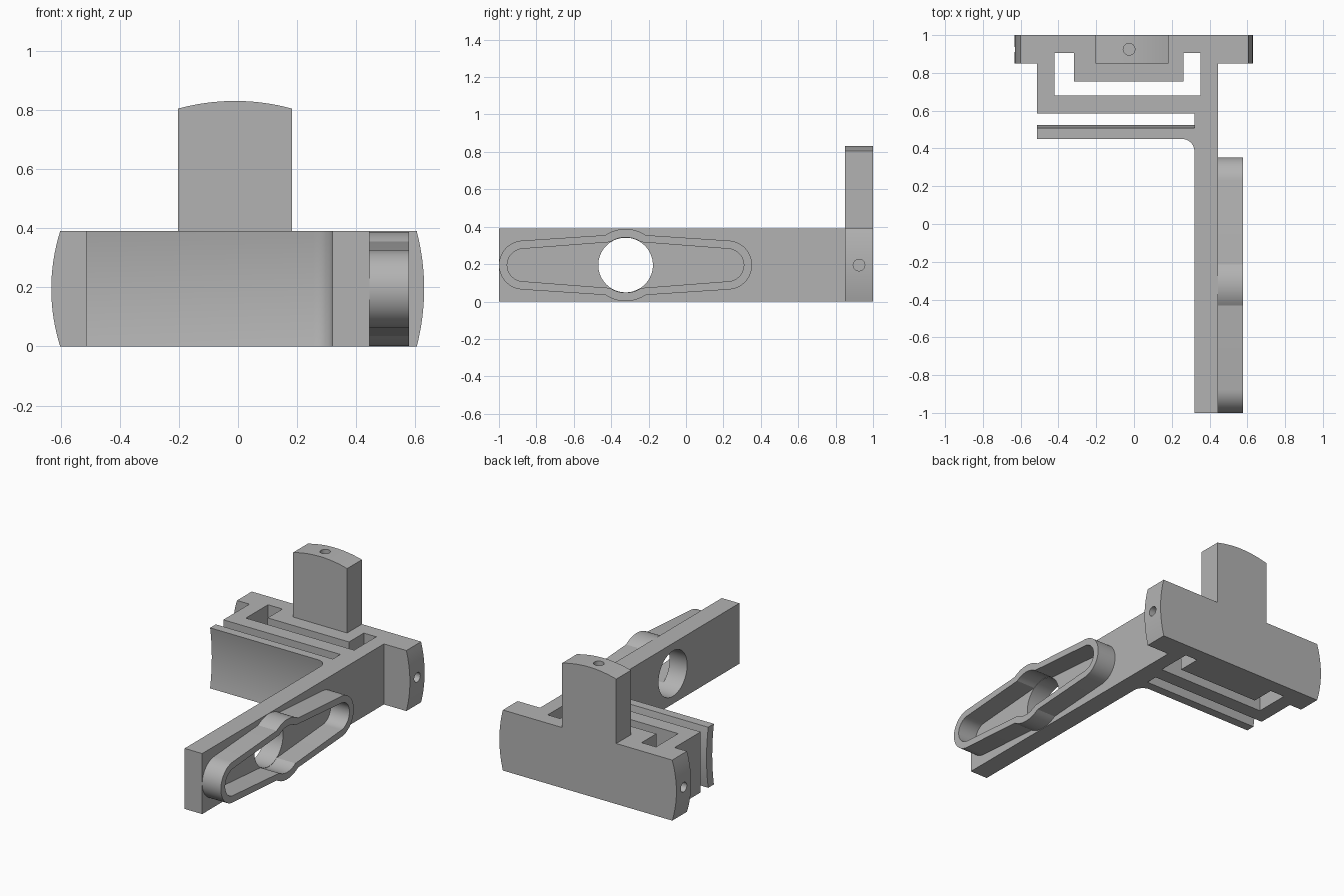
import bpy, bmesh, math
from mathutils import Vector

cube = bpy.data.objects.get("Cube")
if cube:
    bpy.data.objects.remove(cube, do_unlink=True)

H = 0.39            # height of the bracket
MID = H / 2

grey = bpy.data.materials.new("plain grey")
grey.use_nodes = True
GREY = (0.45, 0.45, 0.45, 1)
grey.diffuse_color = GREY
grey.node_tree.nodes["Principled BSDF"].inputs["Base Color"].default_value = GREY


def finish(name, bm):
    bmesh.ops.recalc_face_normals(bm, faces=bm.faces)
    mesh = bpy.data.meshes.new(name)
    bm.to_mesh(mesh)
    bm.free()
    mesh.materials.append(grey)
    obj = bpy.data.objects.new(name, mesh)
    bpy.context.collection.objects.link(obj)
    return obj


def skin(bm, a, b):
    n = len(a)
    for i in range(n):
        bm.faces.new((a[i], a[(i + 1) % n], b[(i + 1) % n], b[i]))


def loft(name, sections):
    """Closed solid through a list of equal-length 3D outlines."""
    bm = bmesh.new()
    loops = [[bm.verts.new(p) for p in s] for s in sections]
    for a, b in zip(loops, loops[1:]):
        skin(bm, a, b)
    bm.faces.new(loops[0])
    bm.faces.new(loops[-1])
    return finish(name, bm)


def plan(name, outline, z0=0.0, z1=H):
    return loft(name, [[(x, y, z) for x, y in outline] for z in (z0, z1)])


def rod(name, centre, axis, radius, length, sides=32):
    bm = bmesh.new()
    bmesh.ops.create_cone(bm, cap_ends=True, segments=sides, radius1=radius,
                          radius2=radius, depth=length)
    turn = Vector((0, 0, 1)).rotation_difference(Vector(axis)).to_matrix()
    bmesh.ops.rotate(bm, verts=bm.verts, matrix=turn)
    bmesh.ops.translate(bm, verts=bm.verts, vec=centre)
    return finish(name, bm)


def combine(target, other, operation):
    mod = target.modifiers.new(operation, "BOOLEAN")
    mod.operation, mod.object, mod.solver = operation, other, "EXACT"
    bpy.context.view_layer.objects.active = target
    bpy.ops.object.modifier_apply(modifier=mod.name)
    bpy.data.objects.remove(other, do_unlink=True)


def smooth(obj):
    bpy.ops.object.select_all(action="DESELECT")
    obj.select_set(True)
    bpy.context.view_layer.objects.active = obj
    bpy.ops.object.shade_smooth_by_angle(angle=math.radians(25))


def bow(a, b, sag, steps=16):
    """Points from a to b, bulging to the right of travel by sag."""
    a, b = Vector(a), Vector(b)
    d = (b - a).normalized()
    out = Vector((d.y, -d.x))
    return [a.lerp(b, i / steps) + out * sag * (1 - (2 * i / steps - 1) ** 2)
            for i in range(steps + 1)]


# Back plate with bowed ends and a bowed upright post
front = (bow((0.605, 0), (0.605, H), 0.025)
         + bow((0.183, 0.805), (-0.203, 0.805), 0.026)
         + bow((-0.602, H), (-0.602, 0), 0.03))
front[17:17] = [Vector((0.183, H))]
front[35:35] = [Vector((-0.203, H))]
body = loft("bracket_body", [[(p.x, y, p.y) for p in front] for y in (0.85, 1)])

# Frame block and long arm
frame = plan("frame", [(-0.514, 0.95), (-0.514, 0.585), (0.32, 0.585), (0.32, -1),
                       (0.445, -1), (0.445, 0.95)])
combine(body, frame, "UNION")

# Curved jaw blending into the arm with a fillet
R = 0.065
fillet = [(0.32 - R + R * math.sin(t), 0.45 - R + R * math.cos(t))
          for t in (math.pi / 2 * i / 8 for i in range(9))]
jaw_plan = [(-0.514, 0.508), (-0.514, 0.45)] + fillet + [(0.38, 0.45 - R), (0.38, 0.508)]
levels = [H * i / 16 for i in range(17)]
jaw = loft("jaw", [[(x, y + 0.017 * (1 - (z / MID - 1) ** 2), z) for x, y in jaw_plan]
                   for z in levels])
combine(body, jaw, "UNION")

# U-shaped slot around the tongue
slot = plan("slot", [(-0.42, 0.905), (-0.42, 0.68), (0.352, 0.68), (0.352, 0.905),
                     (0.263, 0.905), (0.263, 0.755), (-0.317, 0.755), (-0.317, 0.905)],
            -0.1, H + 0.1)
combine(body, slot, "DIFFERENCE")

# Round window in the arm, and pin holes in the plate ends and post
RING_Y = -0.323
combine(body, rod("window", (0.38, RING_Y, MID), (1, 0, 0), 0.146, 0.3, 64), "DIFFERENCE")
for centre, axis in (((0.63, 0.925, MID), (1, 0, 0)),
                     ((-0.63, 0.925, MID), (1, 0, 0)),
                     ((-0.026, 0.925, 0.83), (0, 0, 1))):
    combine(body, rod("pin_hole", centre, axis, 0.031, 0.24), "DIFFERENCE")
smooth(body)


# Raised tapered ring on the side of the arm
def ring_outline(end_radius, bulge_radius):
    def arc(y, radius, start, stop, steps):
        angles = [math.radians(start + (stop - start) * i / steps) for i in range(steps + 1)]
        return [(y + radius * math.cos(t), radius * math.sin(t)) for t in angles]
    upper = (arc(0.222, end_radius, 0, 86, 14)
             + arc(RING_Y, bulge_radius, 56, 124, 14)
             + arc(-0.869, end_radius, 94, 180, 14))
    lower = [(y, -z) for y, z in reversed(upper[1:-1])]
    return upper + lower


bm = bmesh.new()
loops = [[bm.verts.new((x, y, MID + z)) for y, z in ring_outline(*radii)]
         for radii, x in (((0.131, 0.193), 0.445), ((0.131, 0.193), 0.578),
                          ((0.087, 0.148), 0.578), ((0.087, 0.148), 0.445))]
for a, b in zip(loops, loops[1:] + loops[:1]):
    skin(bm, a, b)
smooth(finish("side_ring", bm))
